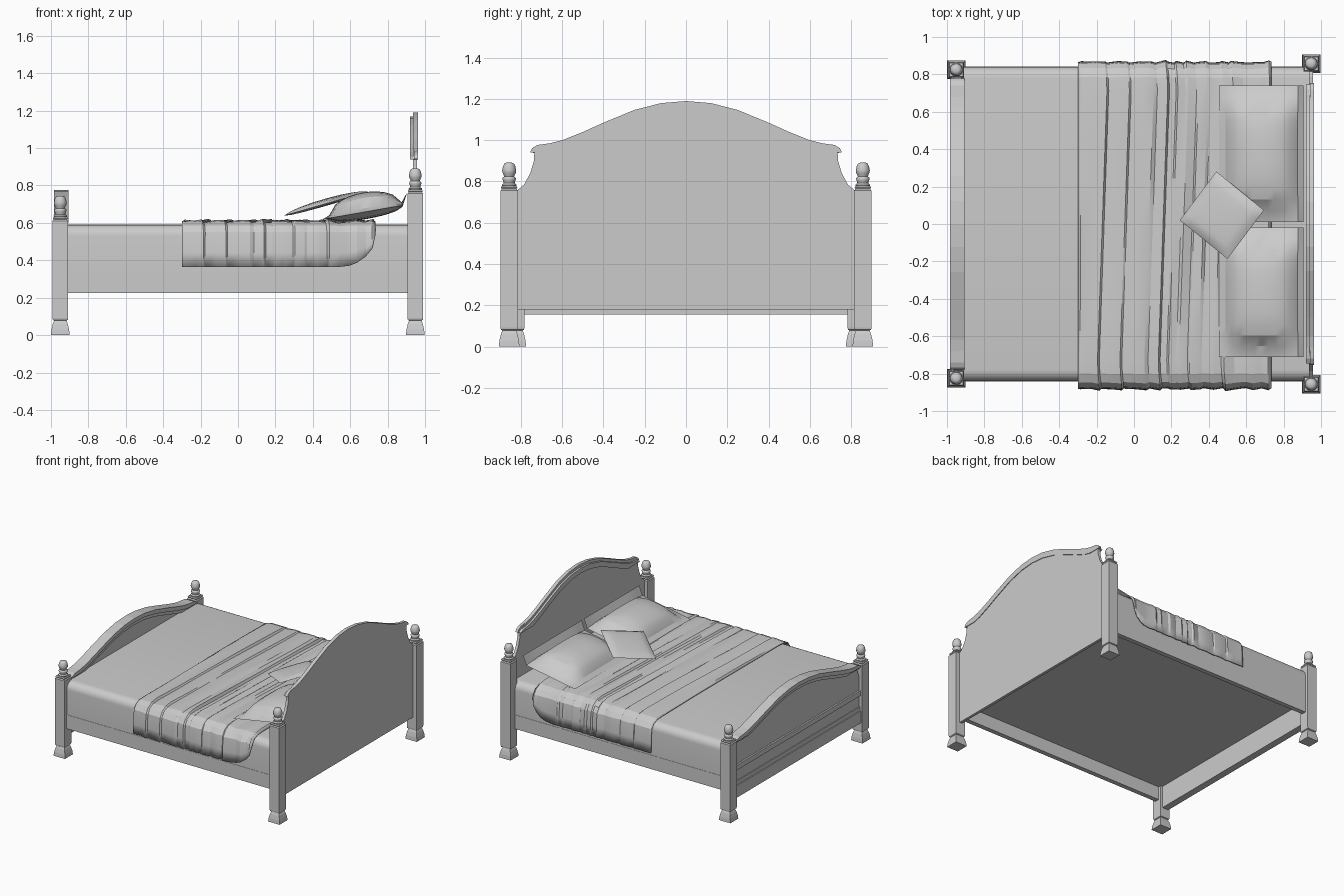
import bpy, bmesh, math
from mathutils import Vector, Matrix

cube = bpy.data.objects.get("Cube")
if cube:
    bpy.data.objects.remove(cube)

grey = bpy.data.materials.new("plain_grey")
grey.use_nodes = True
grey.diffuse_color = (0.6, 0.6, 0.6, 1)
grey.node_tree.nodes["Principled BSDF"].inputs["Base Color"].default_value = (0.6, 0.6, 0.6, 1)


def finish(name, bm, smooth=None):
    bmesh.ops.recalc_face_normals(bm, faces=bm.faces)
    me = bpy.data.meshes.new(name)
    bm.to_mesh(me)
    bm.free()
    me.materials.append(grey)
    ob = bpy.data.objects.new(name, me)
    bpy.context.collection.objects.link(ob)
    if smooth:
        bpy.ops.object.select_all(action='DESELECT')
        ob.select_set(True)
        bpy.context.view_layer.objects.active = ob
        bpy.ops.object.shade_smooth_by_angle(angle=math.radians(smooth))
    return ob


def box(name, lo, hi):
    bm = bmesh.new()
    bmesh.ops.create_cube(bm, size=1)
    for v in bm.verts:
        v.co = Vector([a + (c + 0.5) * (b - a) for a, b, c in zip(lo, hi, v.co)])
    return finish(name, bm)


def loft(bm, rings):
    """Join closed rings of points and cap both ends."""
    rings = [[bm.verts.new(p) for p in ring] for ring in rings]
    for a, b in zip(rings, rings[1:]):
        for i in range(len(a)):
            j = (i + 1) % len(a)
            bm.faces.new((a[i], a[j], b[j], b[i]))
    bm.faces.new(rings[0])
    bm.faces.new(rings[-1])


def slab(name, outline, x0, x1, smooth=None):
    """A (y, z) outline given thickness along x."""
    bm = bmesh.new()
    loft(bm, [[(x, y, z) for y, z in outline] for x in (x0, x1)])
    return finish(name, bm, smooth)


def turned(name, profile, sides, cx, cy, turn=0.0, smooth=None):
    """Rings of (radius, z) around an upright axis."""
    bm = bmesh.new()
    angles = [turn + math.tau * i / sides for i in range(sides)]
    loft(bm, [[(cx + r * math.cos(a), cy + r * math.sin(a), z) for a in angles]
              for r, z in profile])
    return finish(name, bm, smooth)


def post(name, cx, cy, top):
    # square leg with flared foot and stepped cap
    leg = [(.05, 0), (.047, .03), (.04, .06), (.033, .078), (.04, .082), (.042, .092),
           (.042, top - .012), (.036, top - .004), (.04, top + .002), (.036, top + .01)]
    turned(name, [(h * math.sqrt(2), z) for h, z in leg], 4, cx, cy, math.pi / 4)
    # round finial
    urn = [(.034, .008), (.036, .016), (.027, .024), (.03, .036), (.033, .044), (.031, .051),
           (.024, .056), (.027, .064), (.033, .076), (.034, .086), (.03, .105), (.024, .118),
           (.014, .123)]
    turned(name + "_finial", [(r, top + z) for r, z in urn], 12, cx, cy, smooth=40)


for side, s in (("left", 1), ("right", -1)):
    post("head_post_" + side, .948, s * .857, .768)
    post("foot_post_" + side, -.95, s * .825, .622)
    box("side_rail_" + side, (-.93, s * .805, .225), (.93, s * .842, .335))

# Arched boards: half of the top edge from the crown to the scrolled lip
crown = [(0, 1.19), (.12, 1.18), (.25, 1.147), (.4, 1.085), (.5, 1.04), (.6, 1.0),
         (.66, .985), (.72, .977), (.745, .962), (.755, .942)]
hollow = [(.735, .94), (.737, .9), (.755, .84), (.785, .785), (.82, .755)]


def mirrored(half):
    return [(-y, z) for y, z in reversed(half) if y > 0] + half


def band(half, depth, drop=0.0):
    """Strip under an arch that thins out at the lip."""
    low = half[-1][1] - drop
    top = mirrored([(y, z - drop) for y, z in half])
    return top + [(y * .985, max(z - depth, low - .002)) for y, z in reversed(top)]


def board(half, bottom):
    edge = mirrored(half)
    return edge + [(edge[-1][0], bottom), (edge[0][0], bottom)]


slab("headboard_panel", board(crown[:-3] + hollow, .18), .935, .957)
slab("headboard_rim", band(crown, .045), .94, .962)
slab("headboard_inner_moulding", band(crown[:-1], .04, .022), .92, .942)


def lower(half):
    return [(y * 1.03, .62 + (z - .97) * .705) for y, z in half]


slab("footboard_panel", board(lower(crown[:-3] + hollow), .155), -.965, -.925)
slab("footboard_rim", band(lower(crown), .03), -.985, -.905)
slab("footboard_under_moulding", band(lower(crown[:-1]), .03, .025), -.976, -.912)
for name, z0, z1, x in (("base", .155, .25, -.98), ("middle", .25, .28, -.972),
                        ("upper", .37, .41, -.978)):
    box("footboard_rail_" + name, (x, -.79, z0), (-.95, .79, z1))

# Mattress with rounded top edges, resting on the rails of the open frame
arc = [(.78 + .06 * math.sin(a), .53 + .06 * math.cos(a))
       for a in [math.pi / 2 * i / 6 for i in range(7)]]
slab("mattress", board(arc, .33), -.926, .936, 30)

# Blanket: draped section repeated along x, with slanted uneven folds
drape = mirrored([(0, .607), (.25, .607), (.5, .606), (.72, .606), (.79, .603), (.835, .585),
                  (.86, .55), (.866, .5), (.868, .44), (.87, .365)])
folds = [-.3, -.285, -.22, -.17, -.16, -.1, -.05, -.04, .02, .08, .1, .155, .165, .2, .21, .25,
         .265, .31, .32, .37, .385, .44, .455, .49, .505, .56, .61, .65, .69, .72, .735]
lift = [0, .008, .004, .011, -.002, .007, .009, 0, .006, .009, 0, .013, -.004]


def blanket():
    bm = bmesh.new()
    rows = []
    for i, x in enumerate(folds):
        row = []
        hem = .365
        if x > .565:
            hem = .535 - .17 * math.sqrt(max(0, 1 - ((x - .565) / .17) ** 2))
        inside = min(1, (x + .3) * 10, (.735 - x) * 10)
        for y, z in drape:
            d = lift[i % len(lift)] + .003 * math.sin(i * 2.1 + y * 5)
            hang = min(1, max(0, (abs(y) - .75) / .1))
            if z < .535:
                z = .535 - (.535 - z) * (.535 - hem) / .17
            slant = inside * .035 * y * (1 - hang * .5)
            row.append(bm.verts.new((x + slant, y + math.copysign(d * hang, y) - .008,
                                     z + d * (1 - hang))))
        rows.append(row)
    for a, b in zip(rows, rows[1:]):
        for j in range(len(drape) - 1):
            bm.faces.new((a[j], a[j + 1], b[j + 1], b[j]))
    bmesh.ops.dissolve_degenerate(bm, dist=.0005, edges=bm.edges)
    ob = finish("blanket", bm, 18)
    cloth = ob.modifiers.new("thickness", 'SOLIDIFY')
    cloth.thickness = .008
    cloth.offset = -1


blanket()


def cushion(name, centre, size, tilt, spin, puff, flange=0.0, curl=0.0, n=12):
    """Puffed top and bottom grids joined at a flat border; the head edge may curl up."""
    bm = bmesh.new()
    turn = (Matrix.Rotation(math.radians(tilt), 3, 'Y')
            @ Matrix.Rotation(math.radians(spin), 3, 'Z'))
    for sign, share in ((1, 1.0), (-1, .35)):
        for v in bmesh.ops.create_grid(bm, x_segments=n, y_segments=n, size=1)["verts"]:
            u, w = v.co.x, v.co.y
            a, b = (min(1, abs(c) / (1 - flange)) for c in (u, w))
            z = sign * puff * share * math.sqrt((1 - a ** 2) * (1 - b ** 3))
            if max(abs(u), abs(w)) < .99:
                z += sign * .004
            if u > .9:
                z += curl
            v.co = Vector(centre) + turn @ Vector((u * size[0], w * size[1], z))
    bmesh.ops.remove_doubles(bm, verts=bm.verts, dist=.0008)
    finish(name, bm, 25)


cushion("pillow_left", (.685, .375, .66), (.235, .365, 0), -10, 0, .1, .16, .065)
cushion("pillow_right", (.685, -.365, .66), (.235, .345, 0), -10, 0, .1, .16, .065)
cushion("small_cushion", (.47, .047, .703), (.168, .165, 0), -16, -38, .022)
